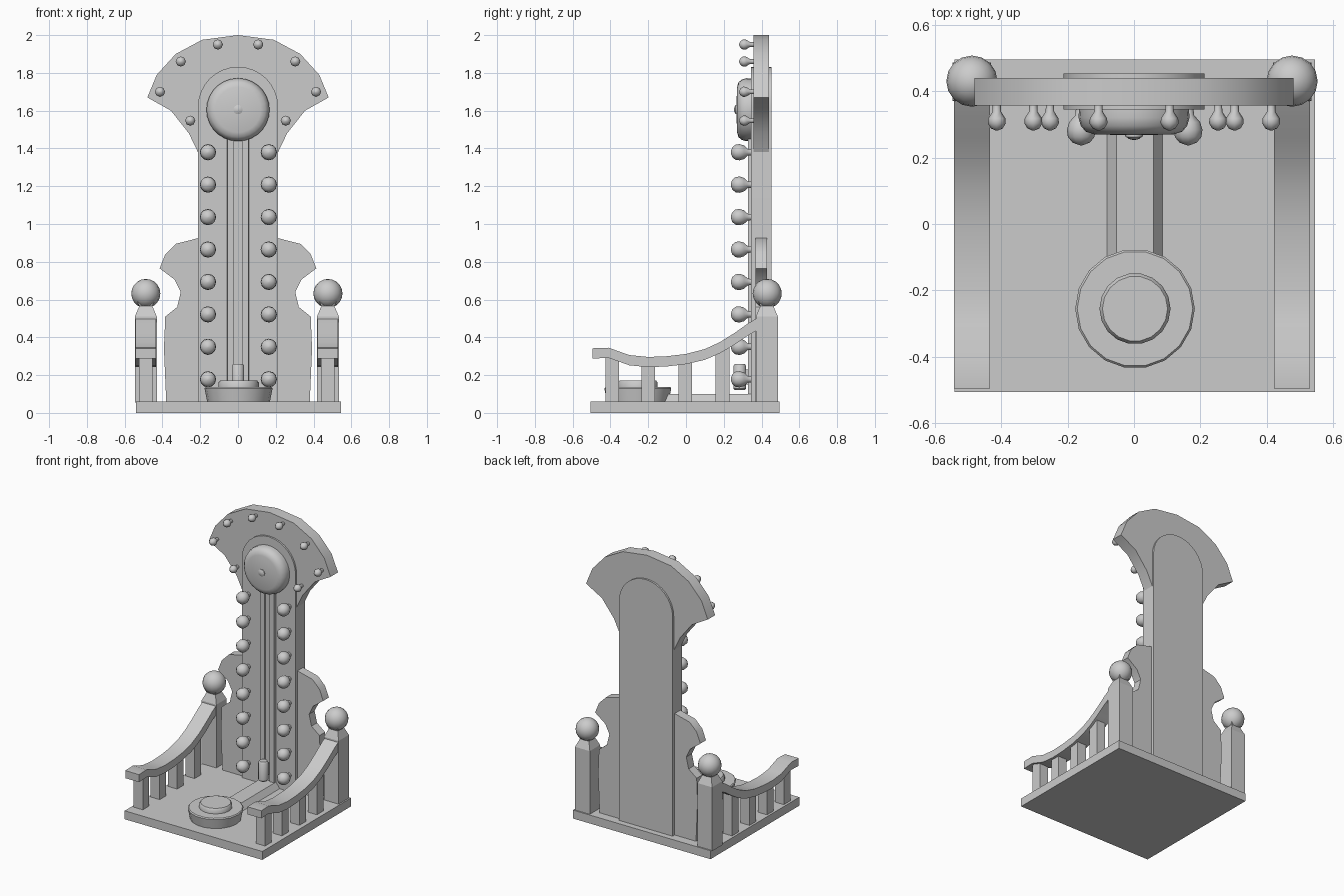
import bpy, bmesh, math
from mathutils import Matrix

if "Cube" in bpy.data.objects:
    bpy.data.objects.remove(bpy.data.objects["Cube"])

FRONT = Matrix.Rotation(math.pi / 2, 4, 'X')  # lathe axis pointing to the front (-y)


def finish(name, bm, angle=35):
    bmesh.ops.remove_doubles(bm, verts=bm.verts, dist=1e-5)
    bmesh.ops.recalc_face_normals(bm, faces=bm.faces)
    me = bpy.data.meshes.new(name)
    bm.to_mesh(me)
    bm.free()
    ob = bpy.data.objects.new(name, me)
    bpy.context.collection.objects.link(ob)
    bpy.ops.object.select_all(action='DESELECT')
    bpy.context.view_layer.objects.active = ob
    ob.select_set(True)
    if angle:
        bpy.ops.object.shade_smooth_by_angle(angle=math.radians(angle))
    return ob


def box(name, x0, x1, y0, y1, z0, z1):
    bm = bmesh.new()
    bmesh.ops.create_cube(bm, size=1)
    for v in bm.verts:
        v.co = ((x0 + x1) / 2 + v.co.x * (x1 - x0),
                (y0 + y1) / 2 + v.co.y * (y1 - y0),
                (z0 + z1) / 2 + v.co.z * (z1 - z0))
    return finish(name, bm, 0)


def extrude(name, pts, a, b, place, angle=35):
    """Extrude a 2D outline from depth a to depth b; place maps (u, v, depth) to xyz."""
    bm = bmesh.new()
    lo = [bm.verts.new(place(u, v, a)) for u, v in pts]
    hi = [bm.verts.new(place(u, v, b)) for u, v in pts]
    bm.faces.new(lo)
    bm.faces.new(hi)
    for i in range(len(pts)):
        j = (i + 1) % len(pts)
        bm.faces.new((lo[i], lo[j], hi[j], hi[i]))
    return finish(name, bm, angle)


def lathe(name, prof, loc, rot=Matrix(), sides=16, angle=40):
    """Spin (radius, height) points round an axis, capping both ends."""
    bm = bmesh.new()
    rings = [[bm.verts.new((r * math.cos(2 * math.pi * k / sides),
                            r * math.sin(2 * math.pi * k / sides), h))
              for k in range(sides)] for r, h in prof]
    for p, q in zip(rings, rings[1:]):
        for k in range(sides):
            j = (k + 1) % sides
            bm.faces.new((p[k], p[j], q[j], q[k]))
    bm.faces.new(rings[0])
    bm.faces.new(rings[-1])
    bmesh.ops.transform(bm, matrix=Matrix.Translation(loc) @ rot, verts=bm.verts)
    return finish(name, bm, angle)


def xz(u, v, d):
    return (u, d, v)


# base platform
box("base", -0.54, 0.545, -0.505, 0.495, 0, 0.06)

# round-topped tower
arch = [(0.212 * math.cos(math.pi * k / 16), 1.62 + 0.212 * math.sin(math.pi * k / 16))
        for k in range(17)]
extrude("tower", [(0.212, 0.06)] + arch + [(-0.212, 0.06)], 0.345, 0.453, xz)

# fan-shaped crest behind the bell
half = [(0.19, 1.975), (0.33, 1.9), (0.43, 1.79), (0.48, 1.67), (0.355, 1.6),
        (0.26, 1.48), (0.212, 1.38)]
extrude("crest", [(0, 2.0)] + half + [(-x, z) for x, z in reversed(half)], 0.357, 0.44, xz)

# bell with striker button
lathe("bell", [(0.165, -0.005), (0.167, 0.03), (0.16, 0.055), (0.145, 0.072), (0.12, 0.08),
               (0.015, 0.083)], (0, 0.35, 1.605), FRONT, 28)
lathe("bell_button", [(0.025, 0), (0.025, 0.008), (0.01, 0.015)], (0, 0.27, 1.605), FRONT, 10)

# vertical track and floor track (tapered strips)
extrude("vertical_track", [(-0.06, 0.35), (-0.055, 0.327), (-0.02, 0.327), (-0.02, 0.337),
                           (0.02, 0.337), (0.02, 0.327), (0.055, 0.327), (0.06, 0.35)],
        0.06, 1.5, lambda u, v, d: (u, v, d), 0)
extrude("floor_track", [(-0.085, 0.055), (-0.053, 0.1), (0.058, 0.1), (0.09, 0.055)],
        -0.25, 0.35, lambda u, v, d: (u, d, v), 0)

# sliding puck
lathe("puck", [(0.025, 0.12), (0.033, 0.128), (0.033, 0.25), (0.025, 0.26)], (0, 0.285, 0), sides=12)
box("puck_clip", -0.015, 0.015, 0.29, 0.34, 0.15, 0.23)

# strike pad
lathe("strike_pad", [(0.165, 0.055), (0.18, 0.13), (0.174, 0.137)], (0.003, -0.255, 0), sides=18)
lathe("strike_button", [(0.107, 0.13), (0.107, 0.16), (0.098, 0.172)], (0.003, -0.255, 0), sides=18)

# light bulbs
bulb = [(0.016, 0), (0.018, 0.02), (0.036, 0.04), (0.043, 0.063), (0.04, 0.085),
        (0.026, 0.102), (0.004, 0.11)]
small = [(0.012, -0.005), (0.013, 0.02), (0.026, 0.04), (0.027, 0.055), (0.018, 0.07), (0.003, 0.077)]
for s in (-1, 1):
    for i in range(8):
        lathe("tower_bulb", bulb, (0.002 + s * 0.161, 0.347, 0.178 + i * 0.1717), FRONT, 12, 60)
    for x, z in ((0.107, 1.95), (0.303, 1.86), (0.413, 1.7), (0.253, 1.547)):
        lathe("crest_bulb", small, (s * x, 0.358, z), FRONT, 8, 60)

# scrolled side panels, handrails, balusters and posts
panel = [(0.2, 0.06), (0.2, 0.928), (0.33, 0.895), (0.385, 0.84), (0.415, 0.765), (0.335, 0.705),
         (0.303, 0.64), (0.322, 0.56), (0.385, 0.51), (0.392, 0.34), (0.38, 0.06)]
rail = [(-0.495, 0.342), (-0.41, 0.345), (-0.3, 0.306), (-0.2, 0.296), (-0.1, 0.3), (0, 0.312),
        (0.1, 0.338), (0.18, 0.375), (0.26, 0.425), (0.33, 0.475), (0.39, 0.51)]
under = [(y, z - 0.054 - 0.03 * max(0, y)) for y, z in rail]
for s in (-1, 1):
    extrude("side_panel", [(s * x, z) for x, z in panel], 0.367, 0.43, xz)
    cx = -0.006 + s * 0.482
    extrude("handrail", rail + under[::-1], cx - 0.054, cx + 0.054, lambda u, v, d: (d, u, v))
    for y, top in ((-0.39, 0.305), (-0.2, 0.26), (-0.003, 0.275), (0.193, 0.345)):
        box("baluster", cx - 0.036, cx + 0.036, y - 0.036, y + 0.036, 0.055, top)
    r = math.sqrt(2)
    lathe("post", [(0.058 * r, 0.055), (0.058 * r, 0.51), (0.035 * r, 0.565), (0.045 * r, 0.59)],
          (cx, 0.428, 0), Matrix.Rotation(math.pi / 4, 4, 'Z'), 4, 10)
    bm = bmesh.new()
    bmesh.ops.create_uvsphere(bm, u_segments=16, v_segments=10, radius=0.077,
                              matrix=Matrix.Translation((cx, 0.43, 0.632)))
    finish("post_ball", bm, 60)
